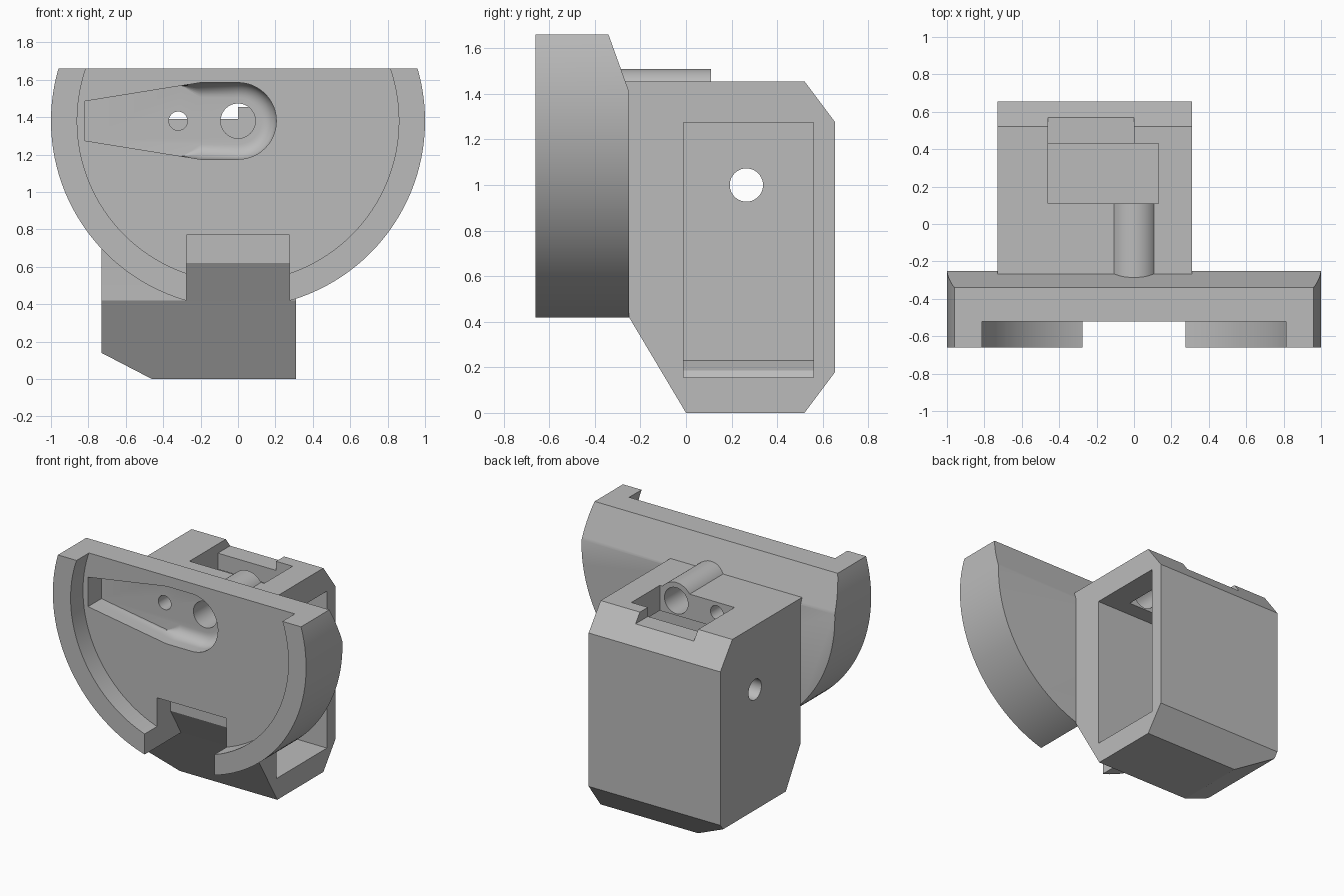
import bpy, bmesh, math

cube = bpy.data.objects.get("Cube")
if cube:
    bpy.data.objects.remove(cube, do_unlink=True)

grey = bpy.data.materials.new("plain grey")
grey.use_nodes = True
colour = (0.5, 0.5, 0.5, 1)
grey.diffuse_color = colour
grey.node_tree.nodes["Principled BSDF"].inputs["Base Color"].default_value = colour

AXIS_Z = 1.38  # height of the shaft axis


def loft(name, rings):
    """Closed solid through matching rings of 3D points."""
    bm = bmesh.new()
    loops = [[bm.verts.new(p) for p in ring] for ring in rings]
    for a, b in zip(loops, loops[1:]):
        for i in range(len(a)):
            j = (i + 1) % len(a)
            bm.faces.new((a[i], a[j], b[j], b[i]))
    bm.faces.new(loops[0])
    bm.faces.new(loops[-1])
    bmesh.ops.recalc_face_normals(bm, faces=bm.faces)
    mesh = bpy.data.meshes.new(name)
    bm.to_mesh(mesh)
    bm.free()
    mesh.materials.append(grey)
    obj = bpy.data.objects.new(name, mesh)
    bpy.context.collection.objects.link(obj)
    return obj


def prism(name, points, axis, lo, hi):
    """Extrude a 2D outline along an axis; the outline uses the other two axes in order."""
    place = {"x": lambda p, d: (d, p[0], p[1]),
             "y": lambda p, d: (p[0], d, p[1])}[axis]
    return loft(name, [[place(p, d) for p in points] for d in (lo, hi)])


def box(name, x, y, z):
    return prism(name, [(x[0], z[0]), (x[1], z[0]), (x[1], z[1]), (x[0], z[1])], "y", *y)


def circle(cx, cz, r, n):
    return [(cx + r * math.cos(math.tau * i / n), cz + r * math.sin(math.tau * i / n))
            for i in range(n)]


def boolean(target, tool, operation="DIFFERENCE"):
    mod = target.modifiers.new(tool.name, "BOOLEAN")
    mod.operation, mod.solver, mod.object = operation, "EXACT", tool
    bpy.context.view_layer.objects.active = target
    bpy.ops.object.modifier_apply(modifier=mod.name)
    bpy.data.objects.remove(tool, do_unlink=True)


def shaft_holes():
    return [prism("shaft_hole", circle(0, AXIS_Z, 0.093, 48), "y", -0.6, 0.3),
            prism("pin_hole", circle(-0.32, AXIS_Z, 0.05, 32), "y", -0.6, 0.3)]


def arm_recess():
    """Tapered arm outline whose round end has a filleted floor."""
    outline = [(-0.82, 0.105, 0), (-0.3, 0.189, 0), (-0.2, 0.205, 1)]
    upper = [(x, h, 0, -f) for x, h, f in outline]
    lower = [(x, -h, 0, f) for x, h, f in reversed(outline)]
    arc = []
    for i in range(25):
        t = math.pi / 2 - math.pi * i / 24
        c, s = math.cos(t), math.sin(t)
        arc.append((0.205 * c, 0.205 * s, -c, -s))
    points = upper + arc + lower
    fillet, floor = 0.08, -0.37
    levels = [(-0.6, 0)]
    for i in range(9):
        t = math.pi / 2 * i / 8
        levels.append((floor - fillet * (1 - math.sin(t)), fillet * (1 - math.cos(t))))
    return loft("arm_recess", [[(x + dx * inset, y, AXIS_Z + h + dz * inset)
                                for x, h, dx, dz in points] for y, inset in levels])


# Round face plate: dish, flat top, sloped back edge and lower slot
plate = prism("face_plate", circle(0, AXIS_Z, 1.0, 128), "y", -0.66, -0.25)
cuts = [
    prism("dish", circle(0, AXIS_Z, 0.86, 128), "y", -0.8, -0.52),
    prism("top_trim", [(-0.8, 1.66), (-0.34, 1.66), (-0.25, 1.41), (-0.1, 1.41),
                       (-0.1, 2.5), (-0.8, 2.5)], "x", -1.2, 1.2),
    prism("slot", [(-0.8, 0.2), (-0.8, 0.77), (-0.37, 0.77), (-0.37, 0.62),
                   (-0.25, 0.42), (-0.12, 0.2)], "x", -0.275, 0.275),
    arm_recess(),
] + shaft_holes()
for cut in cuts:
    boolean(plate, cut)

# Housing block with bevelled back edges and sloping underside
body = prism("housing", [(-0.25, 0.42), (0, 0), (0.52, 0), (0.655, 0.18), (0.655, 1.275),
                         (0.52, 1.455), (-0.268, 1.455), (-0.25, 1.41)], "x", -0.73, 0.31)
boolean(body, prism("shaft_sleeve", circle(0, AXIS_Z, 0.13, 64), "y", -0.33, 0.2), "UNION")
cuts = [
    prism("corner_trim", [(-0.73, 0.14), (-0.46, 0), (-0.46, -0.3), (-1, -0.3), (-1, 0.28)],
          "y", -0.5, 0.9),
    prism("side_pocket", [(0.5, 0.155), (0.5, 1.275), (-0.58, 1.275), (-0.58, 0.23),
                          (-0.48, 0.185), (-0.46, 0.155)], "y", -0.01, 0.56),
    box("top_pocket", (-0.46, 0.13), (0.11, 0.43), (1.2, 1.7)),
    box("rear_notch", (-0.46, 0), (0.4, 0.8), (1.39, 1.7)),
    prism("cable_hole", circle(0.265, 1.0, 0.073, 40), "x", -0.9, -0.4),
] + shaft_holes()
for cut in cuts:
    boolean(body, cut)

# Smooth the round surfaces, keep the edges crisp
bpy.ops.object.select_all(action="DESELECT")
for obj in (plate, body):
    obj.select_set(True)
    bpy.context.view_layer.objects.active = obj
bpy.ops.object.shade_smooth_by_angle(angle=math.radians(25))
